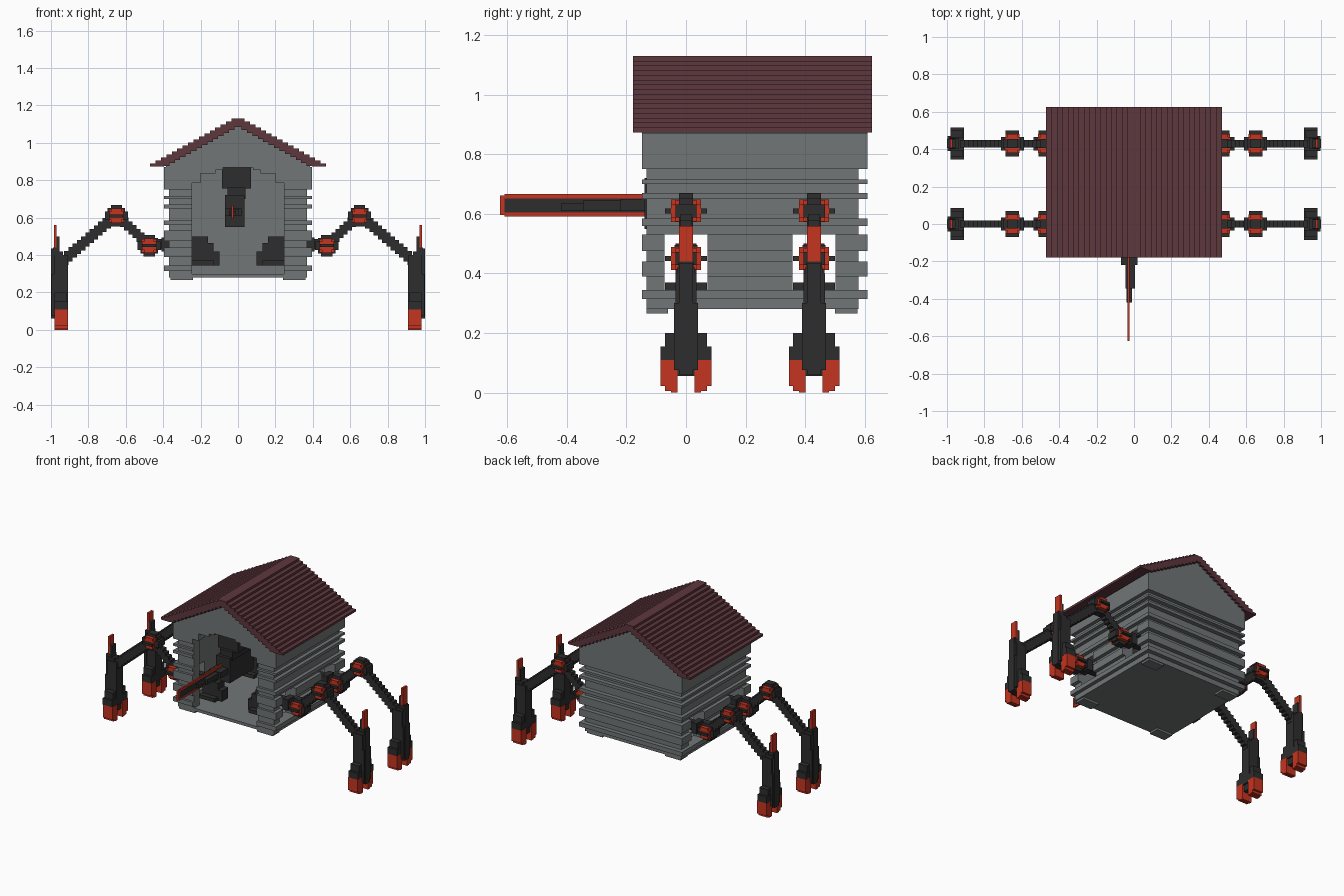
import bpy, bmesh

cube = bpy.data.objects.get("Cube")
if cube:
    bpy.data.objects.remove(cube)


def material(name, r, g, b):
    m = bpy.data.materials.new(name)
    m.use_nodes = True
    m.diffuse_color = (r, g, b, 1)
    m.node_tree.nodes["Principled BSDF"].inputs["Base Color"].default_value = (r, g, b, 1)
    return m


GREY = material("weathered grey", .165, .18, .182)
ROOF = material("dark maroon", .11, .038, .047)
BLACK = material("charcoal", .027, .027, .027)
RED = material("signal red", .56, .035, .015)


def build(name, mat, boxes):
    """One object from boxes given as (x0, x1, y0, y1, z0, z1)."""
    bm = bmesh.new()
    for x0, x1, y0, y1, z0, z1 in boxes:
        made = bmesh.ops.create_cube(bm, size=1)["verts"]
        for v in made:
            v.co.x = x0 if v.co.x < 0 else x1
            v.co.y = y0 if v.co.y < 0 else y1
            v.co.z = z0 if v.co.z < 0 else z1
    bmesh.ops.recalc_face_normals(bm, faces=bm.faces)
    me = bpy.data.meshes.new(name)
    bm.to_mesh(me)
    bm.free()
    me.materials.append(mat)
    ob = bpy.data.objects.new(name, me)
    bpy.context.collection.objects.link(ob)
    return ob


def both(boxes):
    """Add the mirror image of every box across x = 0."""
    return boxes + [(-b[1], -b[0]) + tuple(b[2:]) for b in boxes]


LEGS_Y = (0.0, .43)

# Plank walls: heights where a row ends, alternately recessed and proud
levels = [.28, .315, .345, .39, .44, .475, .53, .56, .585, .65, .67, .7, .715, .75, .765, .87]
walls = []
for i, (z0, z1) in enumerate(zip(levels, levels[1:])):
    proud = i % 2 == 1 or i == len(levels) - 2
    x, y0, y1 = (.395, -.148, .61) if proud else (.37, -.132, .58)
    # Side walls, with square ports where the legs pass through
    if .34 < z0 < .52:
        spans = [(y0, -.072), (.072, .358), (.502, y1)]
    else:
        spans = [(y0, y1)]
    for a, b in spans:
        walls += both([(.31, x, a, b, z0, z1)])
    # Back wall and front door posts
    walls.append((-.31, .31, .525, y1, z0, z1))
    walls += both([(.245, .31, y0, -.075, z0, z1)])
build("plank_walls", GREY, walls)

# Stepped shoulders of the door arch
build("door_arch", GREY, both([(.2, .245, -.148, -.075, .785, .87),
                               (.12, .2, -.148, -.075, .835, .87),
                               (.08, .12, -.148, -.075, .855, .87)]))
build("floor", GREY, [(-.37, .37, -.132, .58, .28, .3)])
build("corner_feet", GREY, both([(.24, .36, a, b, .266, .28)
                                 for a, b in ((-.132, -.06), (.5, .575))]))

# Stepped roof and the gable under it
STEPS = 16
roof, gable = [], []
for i in range(STEPS):
    x, top = .47 - .029 * i, .89 + .016 * i
    inner = x - .045 if i < STEPS - 1 else 0
    roof += both([(inner, x, -.178, .625, max(.874, top - .045), top)])
    if 2 < i:
        gable.append((-x, x, -.148, .61, max(.868, top - .066), top - .042))
build("roof", ROOF, roof)
build("gable", GREY, gable + [(-.385, .385, -.148, .61, .868, .885)])

# Hanging weapon arm with a red-edged saw blade
build("weapon_mount", BLACK, [(-.085, .07, -.1, .12, .755, .875),
                              (-.055, .04, -.12, .1, .7, .76),
                              (-.07, .035, -.14, .12, .55, .72),
                              (-.07, .02, -.22, -.12, .61, .65),
                              (-.045, .005, -.345, -.2, .61, .645),
                              (-.04, -.01, -.42, -.3, .61, .635)])
build("blade_core", BLACK, [(-.036, -.024, -.61, -.12, .605, .652)])
build("blade_edge", RED, [(-.035, -.025, -.61, -.14, .652, .667),
                          (-.035, -.025, -.61, -.14, .592, .605),
                          (-.035, -.025, -.625, -.61, .597, .662)])


def stair(y, start, end, count, thick):
    """Row of overlapping boxes stepping from start to end in x and z."""
    (xa, za), (xb, zb) = start, end
    w = (xb - xa) / count
    out = []
    for k in range(count):
        x = xa + w * k
        z = za + (zb - za) * (k + .5) / count
        out.append((x, x + w, y - .02, y + .02, z - thick / 2, z + thick / 2))
    return out


def joint(x, y, z):
    """Black banded knuckle and its red facets."""
    def c(a, b, h):
        return (x - a, x + a, y - b, y + b, z - h, z + h)
    black = [c(.062, .036, .022), c(.03, .024, .058), c(.036, .07, .008),
             c(.047, .024, .042)]
    red = [c(.038, .05, .022), c(.026, .05, .038), c(.04, .036, .036),
           c(.05, .026, .02)]
    return black, red


for y, place in zip(LEGS_Y, ("front", "rear")):
    # Leg roots inside the house and the arm to the first joint
    root = [(.1, .25, y - .035, y + .035, .345, .42),
            (.13, .25, y - .035, y + .035, .42, .465),
            (.16, .25, y - .035, y + .035, .465, .5),
            (.13, .25, y - .07, y + .07, .345, .37),
            (.25, .43, y - .022, y + .022, .43, .485),
            (.37, .41, y - .038, y + .038, .42, .495)]
    build(place + "_leg_roots", BLACK, both(root))

    # Two joints, linked by stepped arms
    b1, r1 = joint(.475, y, .45)
    b2, r2 = joint(.65, y, .61)
    build(place + "_joint_bands", BLACK, both(b1 + b2))
    build(place + "_joint_facets", RED, both(r1 + r2))
    build(place + "_upper_arms", BLACK, both(stair(y, (.5, .475), (.63, .595), 6, .07)))
    build(place + "_forearms", BLACK, both(stair(y, (.68, .59), (.93, .375), 11, .075)))

    # Shins with a spike on top and a flared ankle
    shin = [(.91, .985, y - .036, y + .036, .1, .4),
            (.935, .99, y - .03, y + .03, .4, .42),
            (.955, .99, y - .026, y + .026, .42, .44),
            (.955, .97, y - .024, y + .024, .44, .5),
            (.915, .98, y - .07, y + .07, .11, .2),
            (.91, .982, y - .085, y + .085, .11, .155),
            (.975, 1.0, y - .024, y + .024, .06, .435),
            (.978, .996, y - .04, y + .04, .075, .3),
            (.92, .98, y - .03, y + .03, .055, .12)]
    build(place + "_shins", BLACK, both(shin))
    build(place + "_shin_spikes", RED, both([(.97, .985, y - .024, y + .024, .44, .56)]))

    # Paired toes
    toes = []
    for s in (-1, 1):
        for a, b, lo in ((.028, .07, .005), (.06, .085, .022), (.028, .05, 0)):
            ya, yb = sorted((y + s * a, y + s * b))
            toes.append((.908, .981, ya, yb, lo, .11))
    build(place + "_toes", RED, both(toes))
